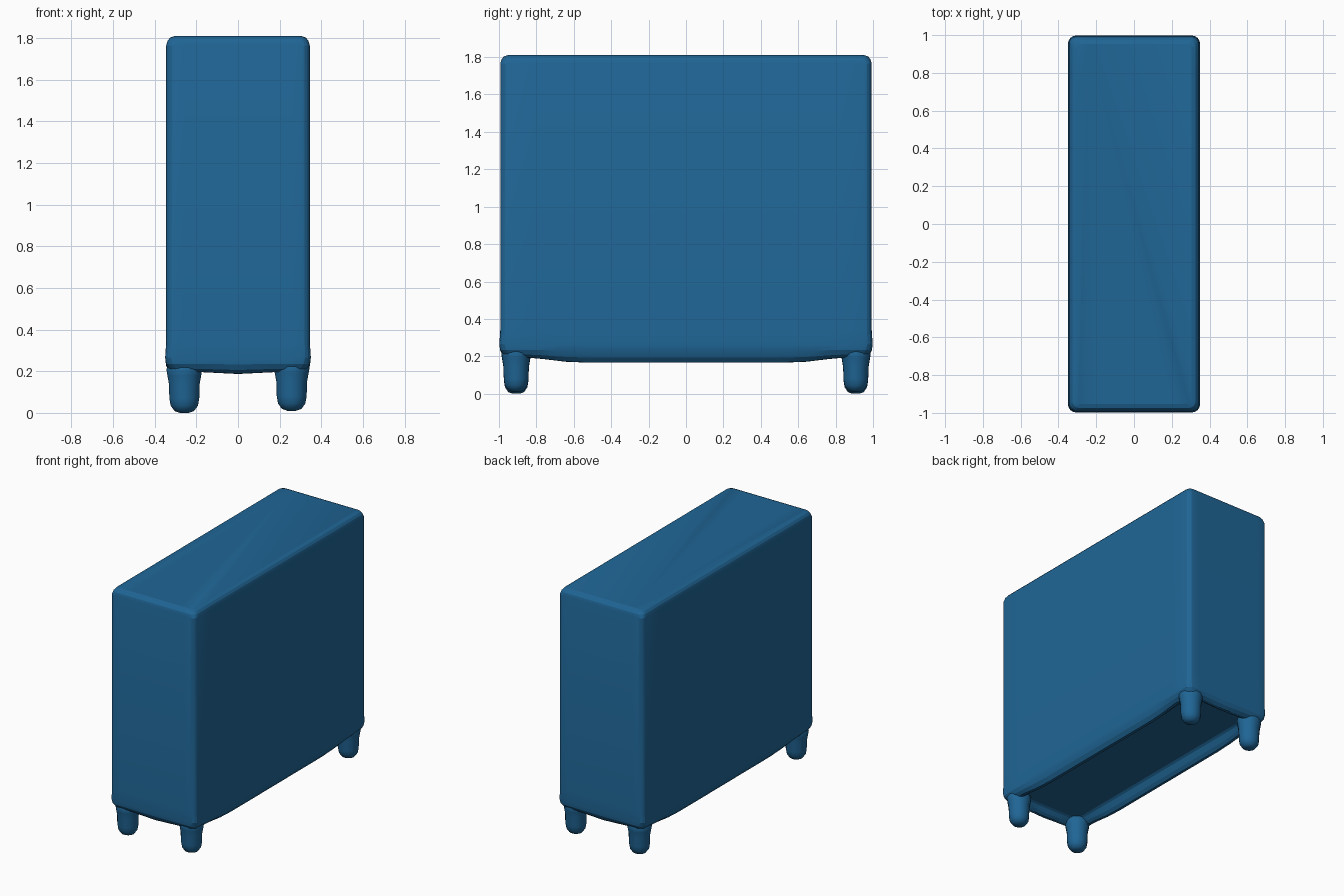
import bpy, bmesh, math

cube = bpy.data.objects.get("Cube")
if cube:
    bpy.data.objects.remove(cube, do_unlink=True)

blue = bpy.data.materials.new("cabinet_blue")
blue.use_nodes = True
colour = (0.014, 0.132, 0.305, 1)
blue.diffuse_color = colour
blue.node_tree.nodes["Principled BSDF"].inputs["Base Color"].default_value = colour


def rounded_outline(hx, hy, r, steps=4, cuts=14):
    """Rounded rectangle with subdivided straight sides."""
    corners = []
    for k, (sx, sy) in enumerate([(1, 1), (-1, 1), (-1, -1), (1, -1)]):
        arc = []
        for i in range(steps + 1):
            a = math.pi / 2 * (k + i / steps)
            arc.append((sx * (hx - r) + r * math.cos(a), sy * (hy - r) + r * math.sin(a)))
        corners.append(arc)
    points = []
    for k, arc in enumerate(corners):
        points += arc
        a, b = arc[-1], corners[(k + 1) % 4][0]
        points += [(a[0] + (b[0] - a[0]) * i / cuts, a[1] + (b[1] - a[1]) * i / cuts)
                   for i in range(1, cuts)]
    return points


def loft(name, rings, angle):
    """Skin a stack of matching rings and cap both ends."""
    bm = bmesh.new()
    loops = [[bm.verts.new(p) for p in ring] for ring in rings]
    n = len(loops[0])
    for low, high in zip(loops, loops[1:]):
        for i in range(n):
            j = (i + 1) % n
            bm.faces.new((low[i], low[j], high[j], high[i]))
    bm.faces.new(loops[0][::-1])
    bm.faces.new(loops[-1])
    bmesh.ops.recalc_face_normals(bm, faces=bm.faces)
    mesh = bpy.data.meshes.new(name)
    bm.to_mesh(mesh)
    bm.free()
    mesh.materials.append(blue)
    obj = bpy.data.objects.new(name, mesh)
    bpy.context.collection.objects.link(obj)
    bpy.ops.object.select_all(action="DESELECT")
    obj.select_set(True)
    bpy.context.view_layer.objects.active = obj
    bpy.ops.object.shade_smooth_by_angle(angle=math.radians(angle))


# Body: recessed underside, rounded sagging rim, straight walls, rounded top
HX, HY = 0.35, 0.998
profile = [  # inset, height, corner radius, sag amount
    (0.115, 0.235, 0.02, 0), (0.1, 0.228, 0.02, 0.1), (0.08, 0.208, 0.03, 0.7),
    (0.06, 0.197, 0.04, 1), (0.04, 0.198, 0.05, 1), (0.018, 0.212, 0.05, 0.6),
    (0.004, 0.235, 0.05, 0.2), (0, 0.265, 0.045, 0), (0.005, 0.34, 0.04, 0),
    (0.005, 1.765, 0.04, 0), (0.012, 1.788, 0.04, 0), (0.024, 1.803, 0.035, 0),
    (0.045, 1.81, 0.02, 0)]
rings = []
for inset, z, r, sag in profile:
    ring = []
    for x, y in rounded_outline(HX - inset, HY - inset, r):
        along = min(1, max(0, (0.86 - abs(y)) / 0.26))
        across = max(0, 1 - abs(x) / 0.2)
        drop = 0.031 * along if abs(y) < 0.86 else 0.01 * across
        ring.append((x, y, z - sag * drop))
    rings.append(ring)
loft("cabinet_body", rings, 17)

# Legs: stubby round feet flaring into the body
leg_profile = [(0.02, 0), (0.045, 0.009), (0.063, 0.035), (0.069, 0.07),
               (0.071, 0.14), (0.078, 0.18), (0.083, 0.21), (0.06, 0.26)]
SIDES = 14
for side, sx in (("left", 1), ("right", -1)):
    for end, sy in (("front", -1), ("back", 1)):
        lift = 0.01 if sx > 0 else 0
        rings = []
        for r, z in leg_profile:
            rings.append([(sx * 0.258 + 1.04 * r * math.cos(2 * math.pi * i / SIDES),
                           sy * 0.908 + 0.98 * r * math.sin(2 * math.pi * i / SIDES),
                           z + lift)
                          for i in range(SIDES)])
        loft(f"{end}_{side}_leg", rings, 50)
